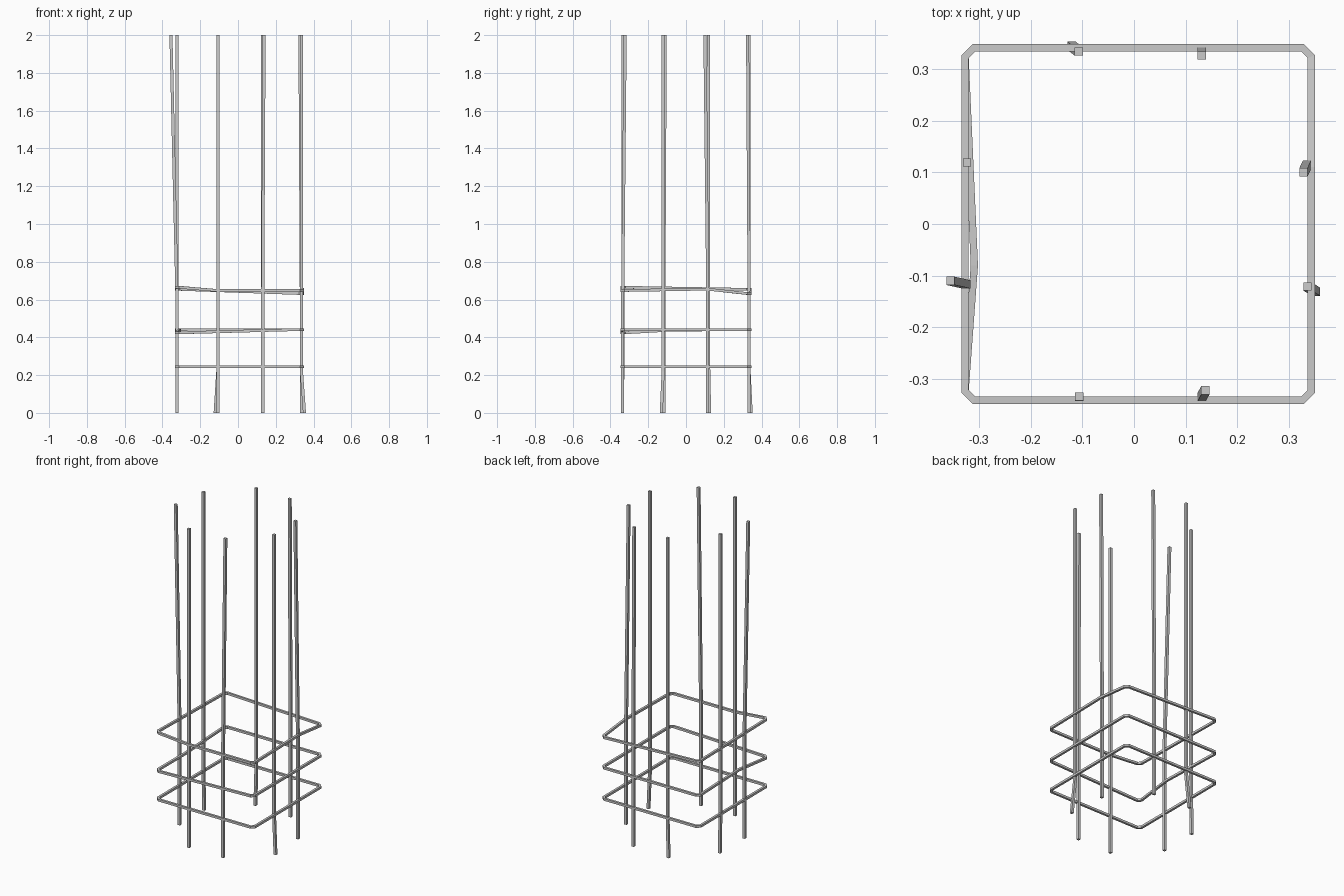
import bpy, bmesh
from mathutils import Vector

if "Cube" in bpy.data.objects:
    bpy.data.objects.remove(bpy.data.objects["Cube"])

W = 0.016   # bar thickness
T = 0.014   # tie thickness


def make_object(name, rings, closed):
    """Join consecutive four-point rings into a square-section tube."""
    bm = bmesh.new()
    vs = [[bm.verts.new(p) for p in ring] for ring in rings]
    n = len(vs)
    for i in range(n if closed else n - 1):
        a, b = vs[i], vs[(i + 1) % n]
        for k in range(4):
            m = (k + 1) % 4
            bm.faces.new((a[k], a[m], b[m], b[k]))
    if not closed:
        bm.faces.new(vs[0])
        bm.faces.new(vs[-1])
    bmesh.ops.recalc_face_normals(bm, faces=bm.faces)
    mesh = bpy.data.meshes.new(name)
    bm.to_mesh(mesh)
    bm.free()
    bpy.context.collection.objects.link(bpy.data.objects.new(name, mesh))


def bar(name, path):
    h = W / 2
    make_object(name, [[(x + i * h, y + j * h, z) for i, j in
                        ((-1, -1), (1, -1), (1, 1), (-1, 1))]
                       for x, y, z in path], False)


def tie(name, fl, fr, br, bl, front=None, right=None, left=None):
    """Square tie with cut corners; corner heights and optional side kinks."""
    x0, x1, y, c = -0.327, 0.343, 0.341, 0.017
    pts = [(x0 + c, -y, fl), front, (x1 - c, -y, fr),
           (x1, -y + c, fr), right, (x1, y - c, br),
           (x1 - c, y, br), (x0 + c, y, bl),
           (x0, y - c, bl), left, (x0, -y + c, fl)]
    pts = [Vector(p) for p in pts if p]
    rings = []
    for i, p in enumerate(pts):
        a = (p - pts[i - 1]).to_2d().normalized()
        b = (pts[(i + 1) % len(pts)] - p).to_2d().normalized()
        d = (a + b).normalized()
        side = Vector((d.y, -d.x, 0)) * (T / 2 / d.dot(a))
        up = Vector((0, 0, T / 2))
        rings.append([p - side - up, p + side - up, p + side + up, p - side + up])
    make_object(name, rings, True)


# Upright bars, slightly bent at the ties
bar("front_bar_left", [(-0.106, -0.335, 0), (-0.106, -0.334, 2)])
bar("front_bar_right", [(0.131, -0.335, 0), (0.131, -0.335, 0.65), (0.138, -0.322, 2)])
bar("back_bar_left", [(-0.121, 0.345, 0), (-0.107, 0.334, 0.22), (-0.107, 0.334, 2)])
bar("back_bar_right", [(0.131, 0.334, 0), (0.131, 0.334, 0.65), (0.131, 0.326, 2)])
bar("left_bar_back", [(-0.323, 0.125, 0), (-0.323, 0.119, 0.3), (-0.323, 0.119, 2)])
bar("left_bar_front", [(-0.324, -0.117, 0), (-0.324, -0.117, 0.65), (-0.355, -0.11, 2)])
bar("right_bar_front", [(0.352, -0.131, 0), (0.336, -0.121, 0.22), (0.336, -0.121, 2)])
bar("right_bar_back", [(0.335, 0.115, 0), (0.335, 0.115, 0.65), (0.328, 0.1, 2)])

# Horizontal ties
tie("lower_tie", 0.245, 0.245, 0.245, 0.245)
tie("middle_tie", 0.424, 0.441, 0.441, 0.441, left=(-0.309, -0.08, 0.438))
tie("upper_tie", 0.665, 0.648, 0.632, 0.654,
    front=(-0.107, -0.341, 0.648), right=(0.343, 0.11, 0.655))
